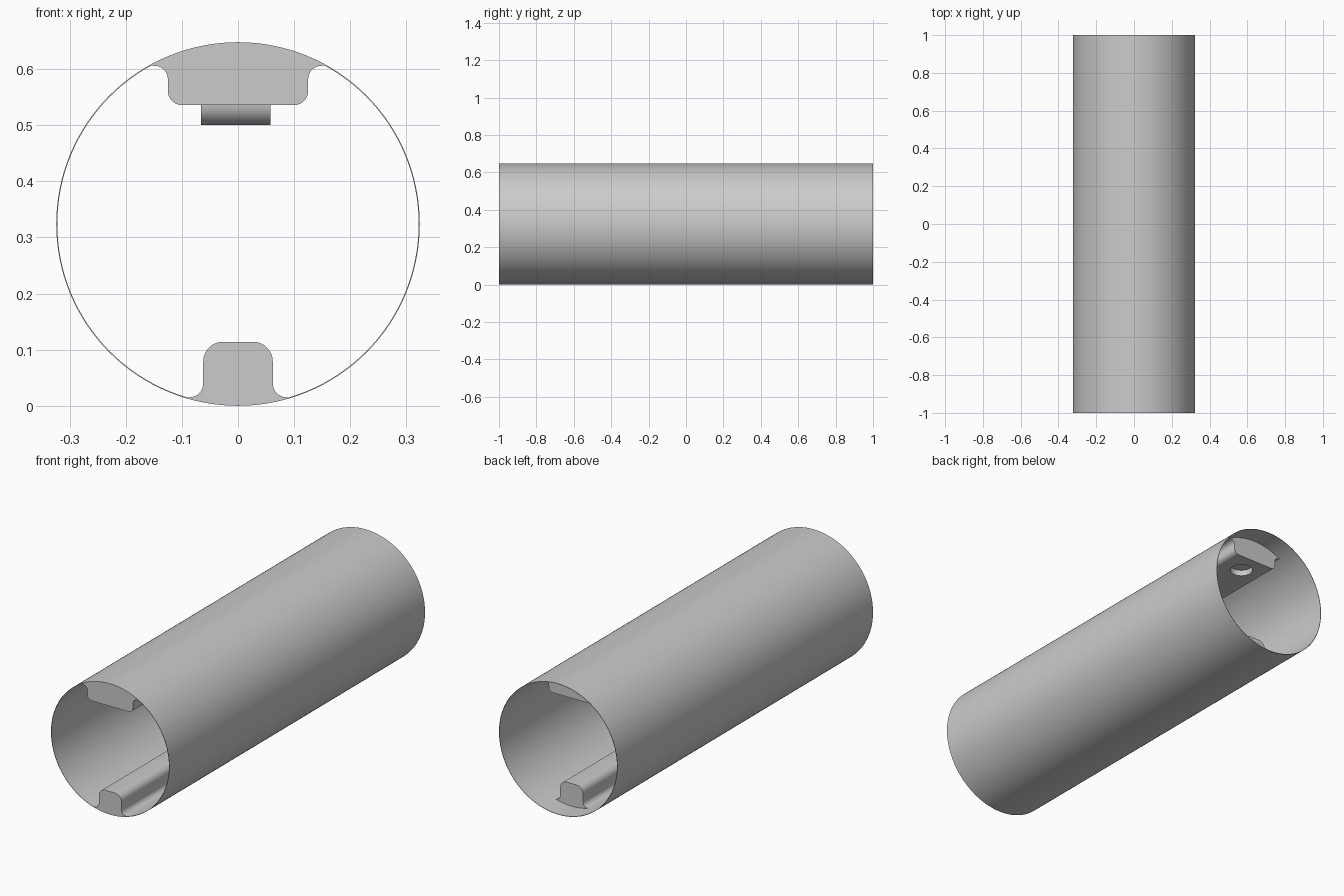
import bpy
import bmesh
from math import sin, cos, pi, radians, sqrt

if "Cube" in bpy.data.objects:
    bpy.data.objects.remove(bpy.data.objects["Cube"], do_unlink=True)

R = 0.324          # tube outer radius, also the height of its axis
WALL = 0.002
FRONT, BACK, RAIL_BACK = -1.0, 1.0, 0.895

grey = bpy.data.materials.new("plain grey")
grey.use_nodes = True
grey.diffuse_color = (0.6, 0.6, 0.6, 1)
grey.node_tree.nodes["Principled BSDF"].inputs["Base Color"].default_value = (0.6, 0.6, 0.6, 1)


def finish(name, bm):
    """Turn a bmesh into a smooth-shaded grey object."""
    bmesh.ops.recalc_face_normals(bm, faces=bm.faces)
    mesh = bpy.data.meshes.new(name)
    bm.to_mesh(mesh)
    bm.free()
    mesh.materials.append(grey)
    ob = bpy.data.objects.new(name, mesh)
    bpy.context.collection.objects.link(ob)
    return ob


def smooth(ob):
    bpy.ops.object.select_all(action='DESELECT')
    ob.select_set(True)
    bpy.context.view_layer.objects.active = ob
    bpy.ops.object.shade_smooth_by_angle(angle=radians(30))


def arc(cx, cz, r, a0, a1, n=8):
    """Points on an arc, angles in degrees."""
    angles = [radians(a0 + (a1 - a0) * i / n) for i in range(n + 1)]
    return [(cx + r * cos(a), cz + r * sin(a)) for a in angles]


def extrude_xz(name, points, y0, y1):
    """Extrude a front profile along y."""
    bm = bmesh.new()
    face = bm.faces.new([bm.verts.new((x, y0, z)) for x, z in points])
    new = bmesh.ops.extrude_face_region(bm, geom=[face])["geom"]
    bmesh.ops.translate(bm, vec=(0, y1 - y0, 0),
                        verts=[v for v in new if isinstance(v, bmesh.types.BMVert)])
    return finish(name, bm)


def rail(name, half, side):
    """Mirror half a rail profile and close it along the tube wall."""
    r = R - WALL / 2
    edge = half[-1][0] + 0.008
    wall = []
    for i in range(25):
        x = edge * (1 - i / 12)
        wall.append((x, R + side * sqrt(r * r - x * x)))
    mirrored = [(-x, z) for x, z in reversed(half)]
    return extrude_xz(name, half + wall + mirrored, FRONT, RAIL_BACK)


# Thin open tube
bm = bmesh.new()
rings = []
for r in (R, R - WALL):
    for y in (FRONT, BACK):
        rings.append([bm.verts.new((r * cos(a), y, R + r * sin(a)))
                      for a in (2 * pi * i / 128 for i in range(128))])
outer_front, outer_back, inner_front, inner_back = rings
loop = [outer_front, outer_back, inner_back, inner_front]
for a, b in zip(loop, loop[1:] + loop[:1]):
    for i in range(128):
        j = (i + 1) % 128
        bm.faces.new((a[i], a[j], b[j], b[i]))
smooth(finish("tube", bm))

# Wide upper rail with a shallow round socket near the back
upper = rail("upper_rail",
             arc(0.1, 0.561, 0.025, -90, 0) + arc(0.149, 0.582, 0.024, 180, 90), 1)
bm = bmesh.new()
bmesh.ops.create_cone(bm, cap_ends=True, segments=48, radius1=0.053, radius2=0.053, depth=0.06)
bmesh.ops.translate(bm, verts=bm.verts, vec=(-0.004, 0.79, 0.536))
cutter = finish("socket_cutter", bm)
cutter.hide_render = True
cut = upper.modifiers.new("socket", 'BOOLEAN')
cut.operation = 'DIFFERENCE'
cut.solver = 'EXACT'
cut.object = cutter
bpy.context.view_layer.objects.active = upper
bpy.ops.object.modifier_apply(modifier=cut.name)
bpy.data.objects.remove(cutter, do_unlink=True)
smooth(upper)

# Narrow lower rail
lower = rail("lower_rail",
             arc(0.027, 0.079, 0.035, 90, 0) + arc(0.087, 0.04, 0.025, 180, 270), -1)
smooth(lower)

# Rounded catch across the underside of the upper rail
bm = bmesh.new()
face = bm.faces.new([bm.verts.new((-0.066, y, z))
                     for y, z in arc(-0.79, 0.54, 0.04, 180, 360, 16)])
new = bmesh.ops.extrude_face_region(bm, geom=[face])["geom"]
bmesh.ops.translate(bm, vec=(0.124, 0, 0),
                    verts=[v for v in new if isinstance(v, bmesh.types.BMVert)])
smooth(finish("catch", bm))
